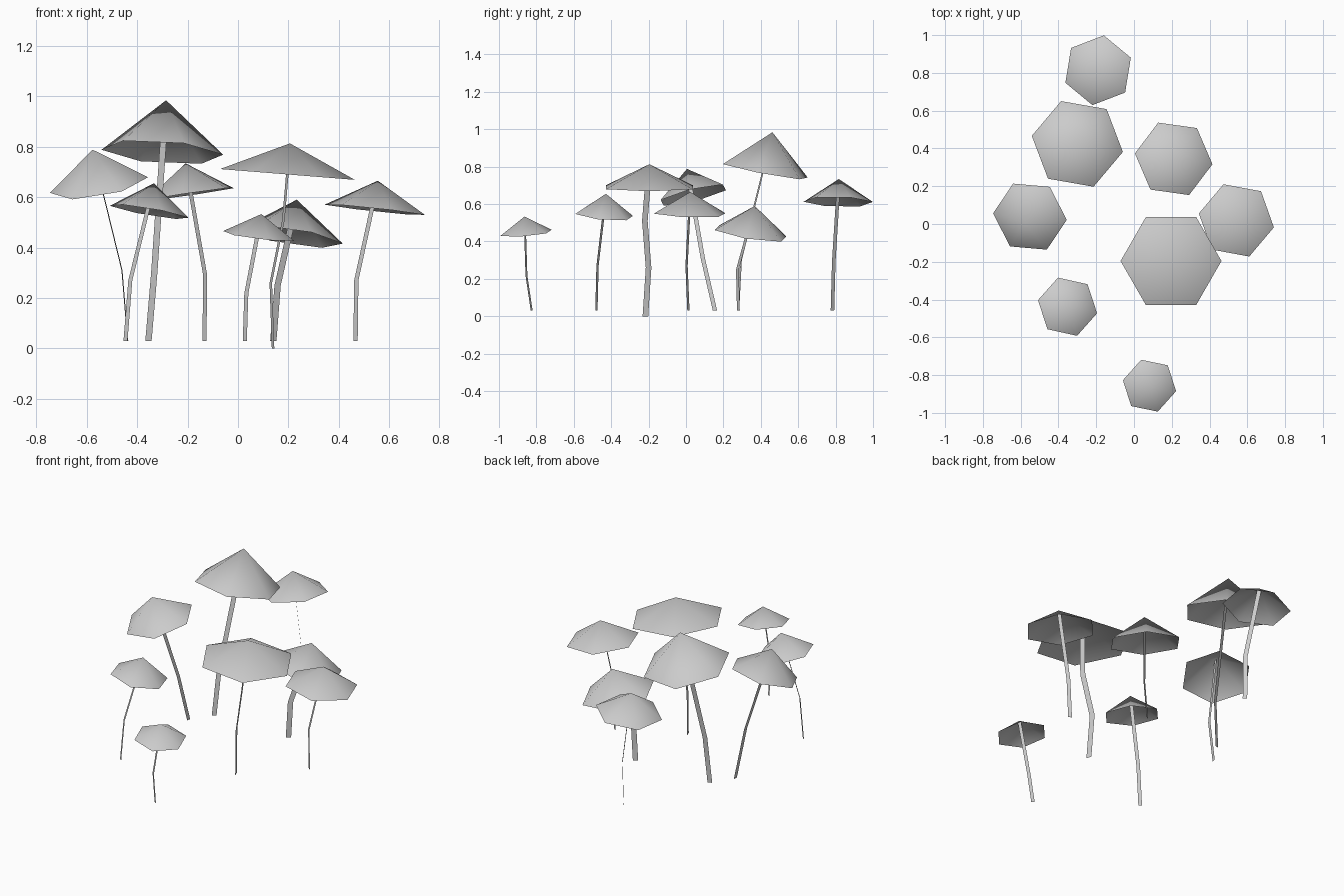
import bpy
from math import cos, sin, radians
from mathutils import Vector

if "Cube" in bpy.data.objects:
    bpy.data.objects.remove(bpy.data.objects["Cube"])


def make_object(name, verts, faces):
    mesh = bpy.data.meshes.new(name)
    mesh.from_pydata(verts, [], faces)
    mesh.update()
    for p in mesh.polygons:
        p.use_smooth = True
    obj = bpy.data.objects.new(name, mesh)
    bpy.context.collection.objects.link(obj)


def mushroom(name, centre, radius, height, slope, phase, width, path):
    """Tilted six-sided open cap, and a flat bent ribbon stem up to its peak."""
    c = Vector(centre)
    a, b = slope                              # rim slope along x and y
    axis = Vector((-a, -b, 1))
    ang = radians(phase)
    u = Vector((cos(ang), sin(ang), a * cos(ang) + b * sin(ang))).normalized()
    v = axis.cross(u).normalized()
    # cap
    rim = [c + radius * (u * cos(radians(60 * i)) + v * sin(radians(60 * i)))
           for i in range(6)]
    make_object(name + "_cap", rim + [c + axis * height],
                [(i, (i + 1) % 6, 6) for i in range(6)])
    # stem
    pts = [Vector(p) for p in path] + [c + axis * height * 0.92]
    half = Vector((width[0], width[1], 0)) / 2
    verts = [q for p in pts for q in (p - half, p + half)]
    make_object(name + "_stem", verts,
                [(2 * i, 2 * i + 1, 2 * i + 3, 2 * i + 2) for i in range(len(pts) - 1)])


# name, rim centre, radius, height, rim slope, phase, ribbon width, stem path
mushroom("back", (-.19, .814, .612), .187, .122, (.145, -.026), 21, (.016, -.019),
         [(-.133, .783, .03), (-.13, .79, .29)])
mushroom("tall", (-.30, .424, .778), .245, .206, (-.073, -.186), -10, (.025, .009),
         [(-.355, .28, .03), (-.332, .294, .3)])
mushroom("left", (-.551, .039, .648), .198, .14, (.18, .24), -5, (.004, .023),
         [(-.437, .155, .03), (-.46, .09, .31)])
mushroom("back_right", (.21, .345, .444), .209, .146, (-.159, -.155), -8, (.025, .015),
         [(.14, .28, .03), (.157, .275, .25)])
mushroom("right", (.542, .019, .55), .203, .115, (-.107, -.032), -10.5, (.017, -.012),
         [(.466, .013, .03), (.469, .003, .27)])
mushroom("large", (.196, -.196, .69), .268, .123, (-.08, 0), 0, (.01, -.03),
         [(.139, -.217, 0), (.13, -.2, .26), (.18, -.22, .51)])
mushroom("front_left", (-.352, -.438, .542), .162, .113, (-.17, -.089), -12.5, (.016, -.012),
         [(-.446, -.479, .03), (-.427, -.473, .27)])
mushroom("front", (.082, -.856, .446), .145, .087, (-.122, .083), -11.7, (.016, -.01),
         [(.027, -.825, .03), (.033, -.853, .218)])
